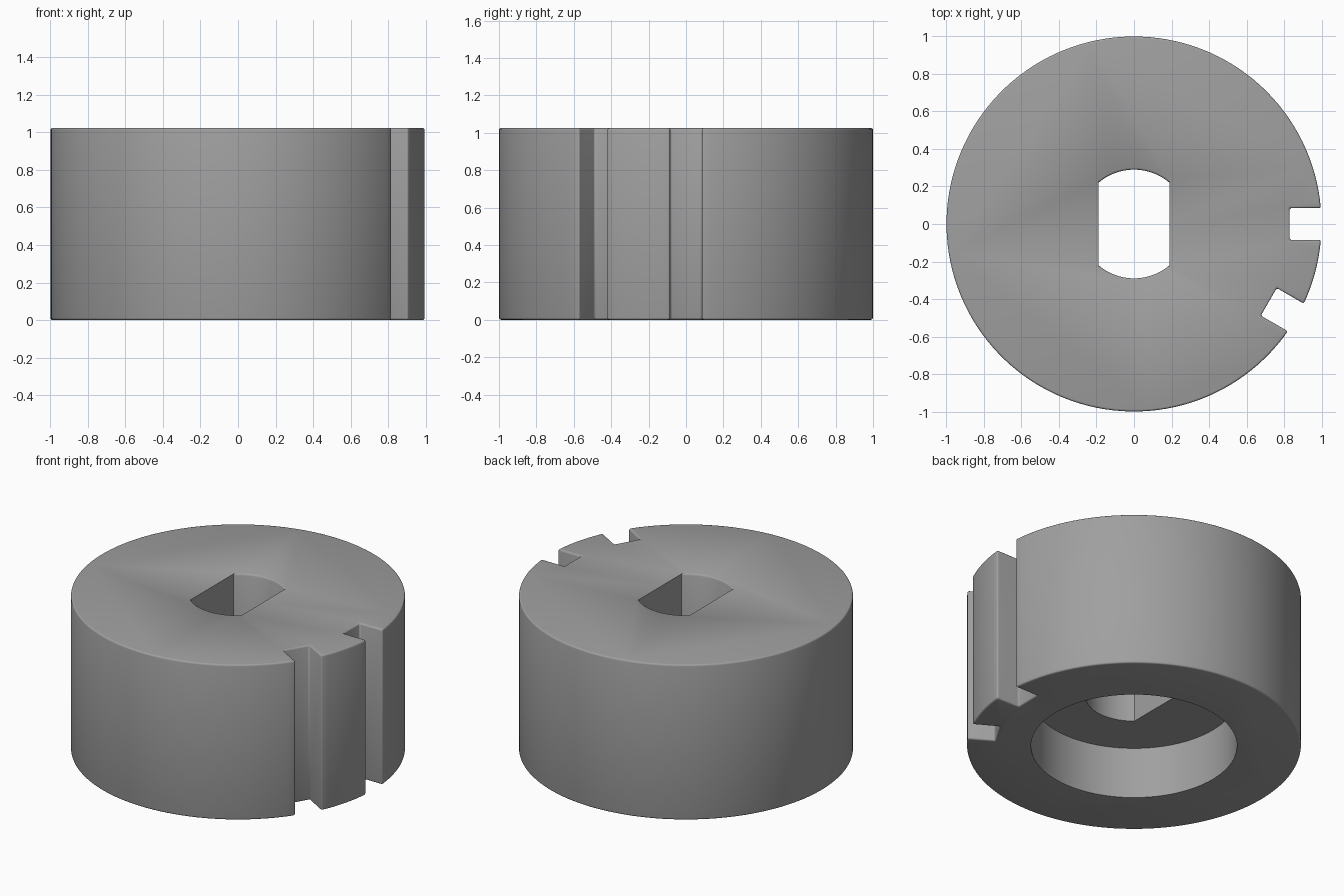
import bpy, bmesh, math

if "Cube" in bpy.data.objects:
    bpy.data.objects.remove(bpy.data.objects["Cube"])

H = 1.025            # collar height
NOTCH_W = 0.085      # half width of a notch
NOTCH_R = 0.83       # distance of the notch floor from the axis
BORE_R, BORE_X = 0.29, 0.188
RECESS_R, RECESS_D = 0.617, 0.34


def arc(r, a, b, n):
    return [(r * math.cos(a + (b - a) * i / n), r * math.sin(a + (b - a) * i / n))
            for i in range(n + 1)]


def loft(name, rings):
    """Closed solid through equal-length rings given as (z, points)."""
    bm = bmesh.new()
    loops = [[bm.verts.new((x, y, z)) for x, y in pts] for z, pts in rings]
    bm.faces.new(loops[0][::-1])
    bm.faces.new(loops[-1])
    n = len(loops[0])
    for lo, hi in zip(loops, loops[1:]):
        for i in range(n):
            j = (i + 1) % n
            bm.faces.new((lo[i], lo[j], hi[j], hi[i]))
    bmesh.ops.recalc_face_normals(bm, faces=bm.faces)
    mesh = bpy.data.meshes.new(name)
    bm.to_mesh(mesh)
    bm.free()
    ob = bpy.data.objects.new(name, mesh)
    bpy.context.collection.objects.link(ob)
    return ob


def notch(t):
    """Floor corners of a notch pointing along angle t."""
    c, s = math.cos(t), math.sin(t)
    return [(NOTCH_R * c - w * s, NOTCH_R * s + w * c) for w in (-NOTCH_W, NOTCH_W)]


def bore(r):
    """Round bore with two flat sides."""
    a = math.acos(BORE_X / r)
    return arc(r, a, math.pi - a, 24) + arc(r, math.pi + a, 2 * math.pi - a, 24)


# Collar outline with two square notches
d = math.asin(NOTCH_W)
t2 = math.radians(-30)
outline = (arc(1, d, 2 * math.pi + t2 - d, 120) + notch(t2)
           + arc(1, t2 + d, -d, 8) + notch(0))
collar = loft("collar", [(0, outline), (H, outline)])

# Rounded outer and notch edges
bev = collar.modifiers.new("rounded_edges", 'BEVEL')
bev.width = 0.011
bev.segments = 3
bev.limit_method = 'ANGLE'
bev.angle_limit = math.radians(30)

# Bore with eased arcs at the top, and round recess underneath
bore_cut = loft("bore_cutter", [(0.1, bore(BORE_R)), (H - 0.01, bore(BORE_R)),
                                (H - 0.004, bore(BORE_R + 0.003)),
                                (H, bore(BORE_R + 0.01)),
                                (H + 0.1, bore(BORE_R + 0.01))])
circle = arc(RECESS_R, 0, 2 * math.pi, 96)[:-1]
recess_cut = loft("recess_cutter", [(-0.1, circle), (RECESS_D, circle)])
for cutter in (recess_cut, bore_cut):
    m = collar.modifiers.new(cutter.name, 'BOOLEAN')
    m.operation = 'DIFFERENCE'
    m.solver = 'EXACT'
    m.object = cutter

# Apply the modifiers and remove the cutters
bpy.context.view_layer.objects.active = collar
collar.select_set(True)
for m in list(collar.modifiers):
    bpy.ops.object.modifier_apply(modifier=m.name)
for cutter in (recess_cut, bore_cut):
    bpy.data.objects.remove(cutter)

# Plain grey metal
grey = bpy.data.materials.new("grey_metal")
grey.diffuse_color = (0.35, 0.35, 0.35, 1)
grey.use_nodes = True
grey.node_tree.nodes["Principled BSDF"].inputs["Base Color"].default_value = grey.diffuse_color
collar.data.materials.clear()
collar.data.materials.append(grey)
for p in collar.data.polygons:
    p.material_index = 0
bpy.ops.object.shade_smooth_by_angle(angle=math.radians(35))
